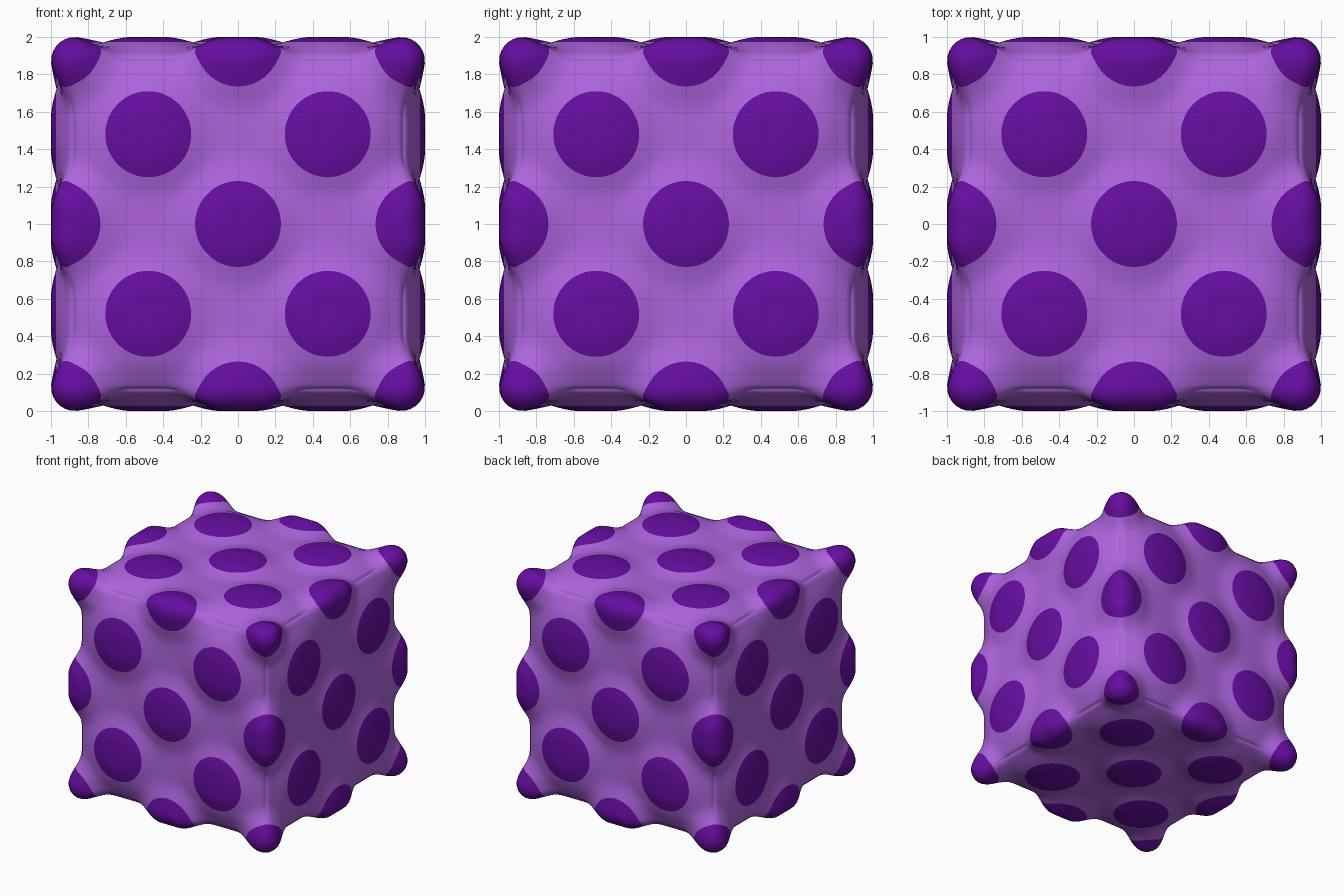
import bpy, bmesh
from itertools import product
from mathutils import Vector

if "Cube" in bpy.data.objects:
    bpy.data.objects.remove(bpy.data.objects["Cube"])

CELLS = 56        # grid cells along each cube edge
ROUND = 0.13      # rounding of cube edges
SPOT = 0.23       # spot radius
Q = 0.48          # offset of the four inner spots on each face
CORE = 1 - ROUND


def core_split(p):
    core = Vector([max(-CORE, min(CORE, c)) for c in p])
    return core, (p - core).normalized()


def on_round_box(p):
    core, n = core_split(p)
    return core + n * ROUND


def smooth(a, b, x):
    t = max(0.0, min(1.0, (x - a) / (b - a)))
    return t * t * (3 - 2 * t)


# spot centres: corners, edge middles, face centres, four more per face
spots = []
for c in product((-1, 0, 1), repeat=3):
    if any(c):
        corner = all(c)
        spots.append((on_round_box(Vector(c)), 0.215 if corner else SPOT))
for axis, side, a, b in product(range(3), (-1, 1), (-Q, Q), (-Q, Q)):
    p = [a, b]
    p.insert(axis, side)
    spots.append((Vector(p), SPOT))


def field(p):
    """Signed distance to the nearest spot rim (negative inside)."""
    return min((p - c).length - r for c, r in spots)


# rounded cube grid
bm = bmesh.new()
bmesh.ops.create_cube(bm, size=2)
bmesh.ops.subdivide_edges(bm, edges=bm.edges[:], cuts=CELLS - 1, use_grid_fill=True)
for v in bm.verts:
    v.co = on_round_box(v.co)

# cut the spot outlines into the grid
bm.verts.index_update()
f = {v: field(v.co) for v in bm.verts}
for v in f:
    if abs(f[v]) < 1e-4:
        f[v] = 1e-4
rim = []
for e in bm.edges[:]:
    a, b = e.verts
    if f[a] * f[b] < 0:
        rim.append(bmesh.utils.edge_split(e, a, f[a] / (f[a] - f[b]))[1])
bmesh.ops.connect_verts(bm, verts=rim)

# colour the spots
for face in bm.faces:
    face.material_index = 1 if field(face.calc_center_median()) < 0 else 0
    face.smooth = True

# sink the skin between spots, deeper along the cube edges
for v in bm.verts:
    p = v.co.copy()
    n = core_split(p)[1]
    edge = smooth(0.72, 0.96, sorted(abs(c) for c in p)[1])
    depth = (0.055 + 0.06 * edge) * smooth(0.09, 0.38, field(p) + SPOT)
    v.co = p - n * depth + Vector((0, 0, 1))

bmesh.ops.recalc_face_normals(bm, faces=bm.faces[:])
mesh = bpy.data.meshes.new("spotted_cube")
bm.to_mesh(mesh)
bm.free()

for name, col in (("light purple", (0.42, 0.13, 0.73, 1)),
                  ("dark purple", (0.135, 0.004, 0.36, 1))):
    m = bpy.data.materials.new(name)
    m.diffuse_color = col
    m.use_nodes = True
    m.node_tree.nodes["Principled BSDF"].inputs["Base Color"].default_value = m.diffuse_color
    mesh.materials.append(m)

obj = bpy.data.objects.new("spotted_cube", mesh)
bpy.context.collection.objects.link(obj)
